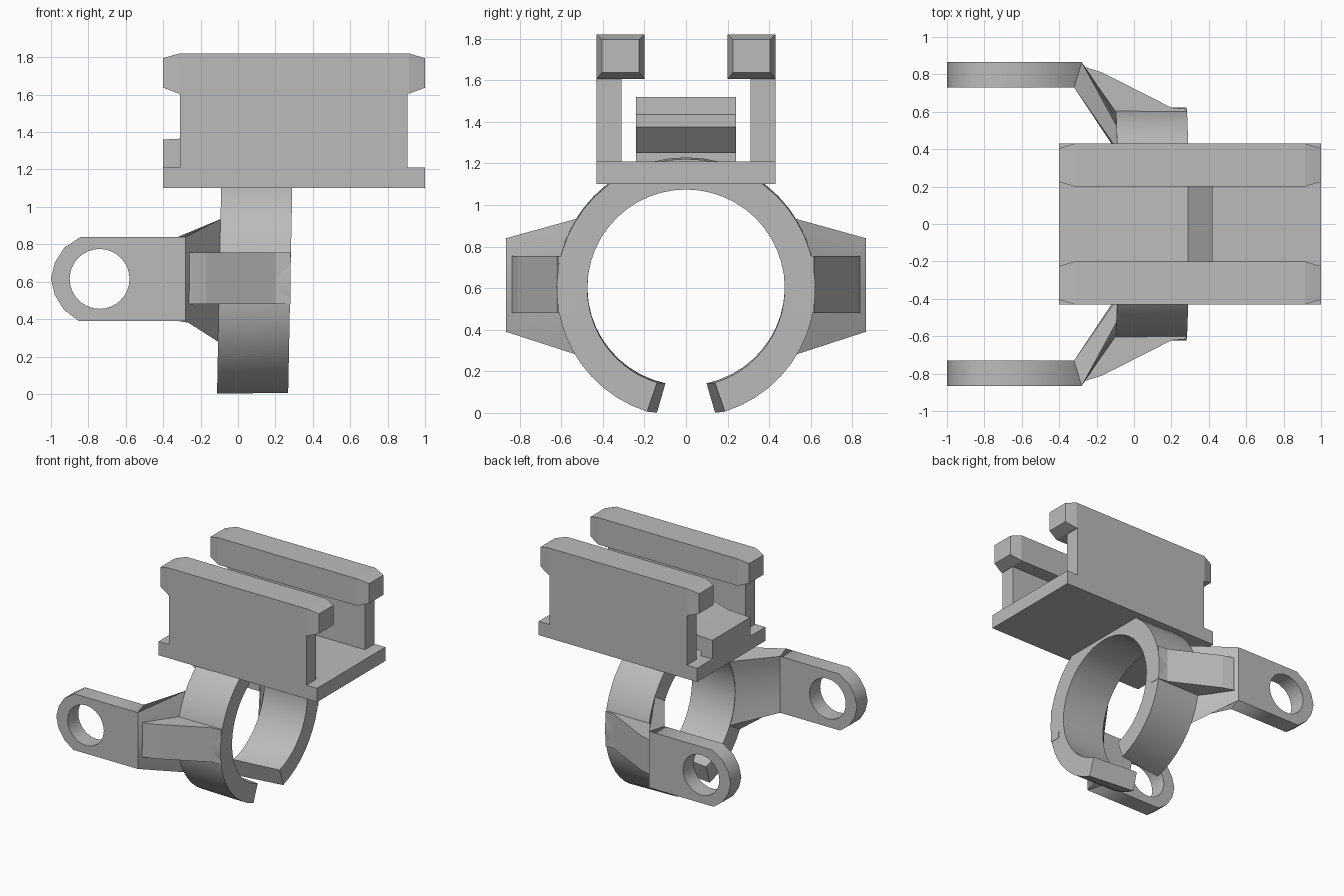
import bpy, bmesh
from math import sin, cos, radians, pi

cube = bpy.data.objects.get("Cube")
if cube:
    bpy.data.objects.remove(cube, do_unlink=True)

grey = bpy.data.materials.new("plain grey")
grey.use_nodes = True
COLOR = (0.5, 0.5, 0.5, 1)
grey.diffuse_color = COLOR
grey.node_tree.nodes["Principled BSDF"].inputs["Base Color"].default_value = COLOR

CZ, R_IN, R_OUT, TILT = 0.605, 0.475, 0.622, 0.02


def loft(name, sections, smooth=False):
    """Skin equal-sized closed loops, with an n-gon at each end."""
    bm = bmesh.new()
    loops = [[bm.verts.new(p) for p in s] for s in sections]
    n = len(loops[0])
    for a, b in zip(loops, loops[1:]):
        for i in range(n):
            j = (i + 1) % n
            bm.faces.new((a[i], a[j], b[j], b[i]))
    bm.faces.new(loops[0])
    bm.faces.new(loops[-1])
    bmesh.ops.recalc_face_normals(bm, faces=bm.faces)
    mesh = bpy.data.meshes.new(name)
    bm.to_mesh(mesh)
    bm.free()
    mesh.materials.append(grey)
    obj = bpy.data.objects.new(name, mesh)
    bpy.context.collection.objects.link(obj)
    if smooth:
        bpy.ops.object.select_all(action='DESELECT')
        obj.select_set(True)
        bpy.context.view_layer.objects.active = obj
        bpy.ops.object.shade_smooth_by_angle(angle=radians(25))
    return obj


def rect(x, y0, y1, z0, z1):
    return [(x, y0, z0), (x, y1, z0), (x, y1, z1), (x, y0, z1)]


def box(name, x0, x1, y0, y1, z0, z1):
    return loft(name, [rect(x0, y0, y1, z0, z1), rect(x1, y0, y1, z0, z1)])


def ring_point(x, r, angle):
    """Point on the slightly tilted ring, angle measured from straight down."""
    z = -r * cos(angle)
    return (x + TILT * z, r * sin(angle), CZ + z - TILT * x)


# Open clamp ring with slanted ends
SEGMENTS = 44
sections = []
for i in range(SEGMENTS + 1):
    t = i / SEGMENTS
    loop = []
    for x, r, gap in ((-0.1, R_IN, 12), (-0.1, R_OUT, 13),
                      (0.28, R_OUT, 17.5), (0.28, R_IN, 17)):
        g = radians(gap)
        loop.append(ring_point(x, r, g + t * (2 * pi - 2 * g)))
    sections.append(loop)
loft("clamp_ring", sections, smooth=True)

# Rail base
box("base_plate", -0.4, 1, -0.43, 0.43, 1.1, 1.21)

# Latch tongue between the walls
profile = [(-0.4, 1.2), (-0.4, 1.36), (-0.2, 1.37), (0.29, 1.52), (0.42, 1.435),
           (0.42, 1.375), (0.3, 1.25), (-0.3, 1.25), (-0.3, 1.2)]
loft("latch_tongue", [[(x, y, z) for x, z in profile] for y in (-0.24, 0.24)])


def ear_plate(side, label):
    """Rounded lug with a round hole."""
    outline = [(-0.28, 0.39), (-0.85, 0.39), (-0.93, 0.45), (-0.98, 0.53), (-1, 0.615),
               (-0.98, 0.7), (-0.93, 0.78), (-0.84, 0.84), (-0.28, 0.84)]
    hole = [(-0.74 + 0.16 * cos(2 * pi * k / 32), 0.615 + 0.16 * sin(2 * pi * k / 32))
            for k in range(32)]
    curve = bpy.data.curves.new(label + "_lug", 'CURVE')
    curve.dimensions = '2D'
    curve.fill_mode = 'BOTH'
    curve.extrude = 0.0675
    for pts in (outline, hole):
        spline = curve.splines.new('POLY')
        spline.points.add(len(pts) - 1)
        for p, (x, z) in zip(spline.points, pts):
            p.co = (x, z, 0, 1)
        spline.use_cyclic_u = True
    curve.materials.append(grey)
    obj = bpy.data.objects.new(label + "_lug", curve)
    obj.rotation_euler.x = pi / 2
    obj.location.y = side * 0.7975
    bpy.context.collection.objects.link(obj)
    bpy.ops.object.select_all(action='DESELECT')
    obj.select_set(True)
    bpy.context.view_layer.objects.active = obj
    bpy.ops.object.convert(target='MESH')


for side, label in ((1, "left"), (-1, "right")):
    # Rail wall and its overhanging cap with tapered ends
    box(label + "_rail_wall", -0.31, 0.905, side * 0.31, side * 0.43, 1.2, 1.62)
    caps = []
    for x, inset in ((-0.4, 1), (-0.315, 0), (0.915, 0), (1, 1)):
        d = 0.025 * inset
        caps.append(rect(x, side * (0.2 + d), side * (0.43 - d),
                         1.605 + 1.3 * d, 1.82 - d))
    loft(label + "_rail_cap", caps)

    ear_plate(side, label)

    # Flared connector from the lug to the ring's edge
    STEPS = 8
    lug_end, ring_end, ring_deep = [], [], []
    for r, y, x, order in ((R_IN + 0.004, 0.73, -0.32, 1), (R_OUT - 0.004, 0.865, -0.28, -1)):
        for k in range(STEPS + 1)[::order]:
            t = k / STEPS
            a = radians(58 + 64 * t)
            lug_end.append((x, side * y, 0.39 + 0.45 * t))
            for loop, depth in ((ring_end, -0.1), (ring_deep, -0.06)):
                px, py, pz = ring_point(depth, r, a)
                loop.append((px, side * py, pz))
    loft(label + "_connector", [lug_end, ring_end, ring_deep], smooth=True)

    # Stiffening rib along the outer face
    rib = [(-0.3, 0.84), (-0.25, 0.835), (-0.17, 0.81), (0.2, 0.622), (0.28, 0.615),
           (0.28, 0.53), (-0.08, 0.53), (-0.3, 0.78)]
    loft(label + "_rib", [[(x, side * y, z) for x, y in rib] for z in (0.48, 0.755)])
